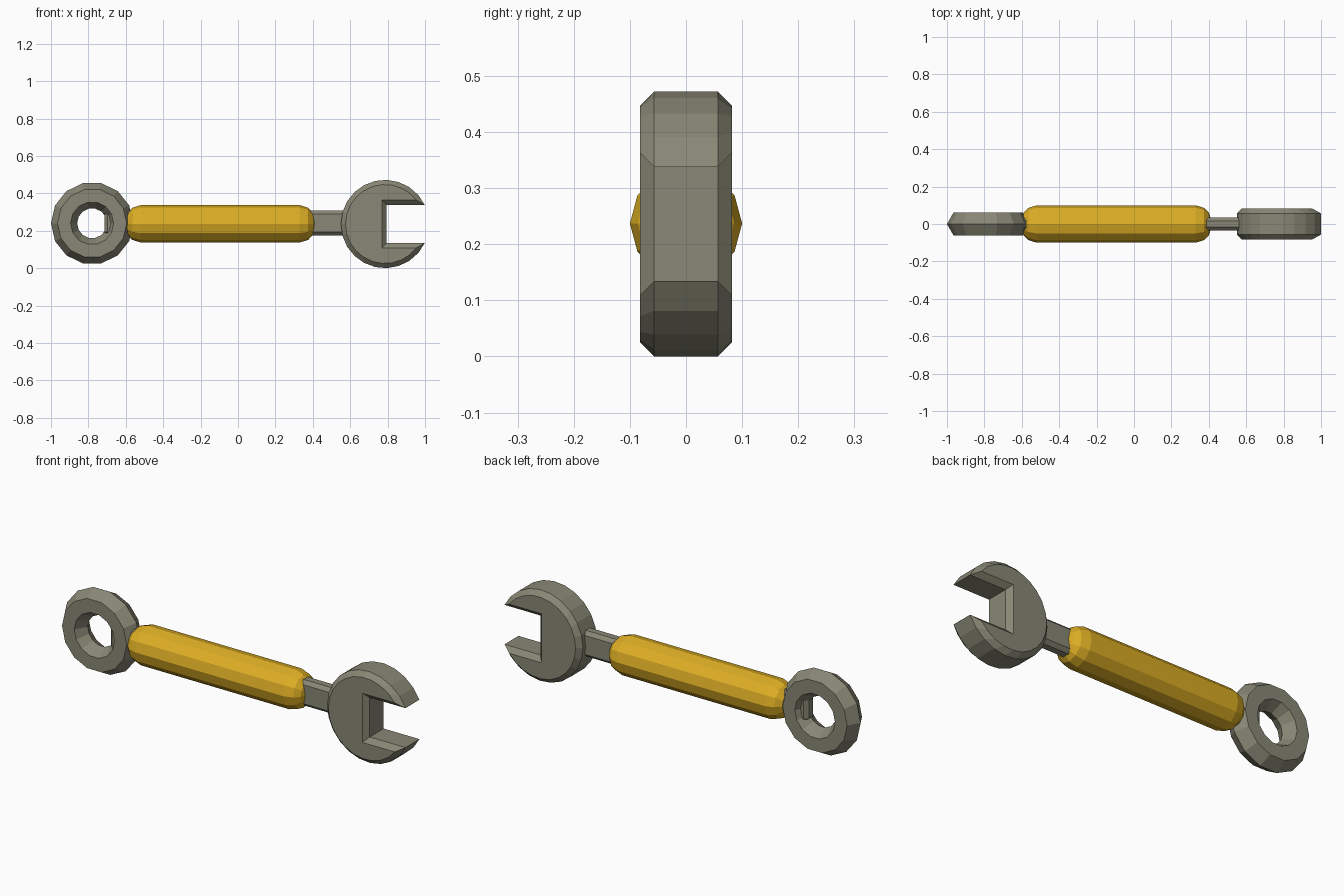
import bpy, bmesh, math
from mathutils import Matrix

if "Cube" in bpy.data.objects:
    bpy.data.objects.remove(bpy.data.objects["Cube"])

ZC = 0.237  # height of the tool's long axis


def material(name, rgb):
    m = bpy.data.materials.new(name)
    m.diffuse_color = (*rgb, 1)
    m.use_nodes = True
    m.node_tree.nodes["Principled BSDF"].inputs["Base Color"].default_value = m.diffuse_color
    return m


steel = material("grey steel", (0.25, 0.245, 0.18))
yellow = material("yellow grip", (0.72, 0.42, 0.018))


def add_object(name, bm, mat):
    bmesh.ops.recalc_face_normals(bm, faces=bm.faces)
    me = bpy.data.meshes.new(name)
    bm.to_mesh(me)
    bm.free()
    me.materials.append(mat)
    ob = bpy.data.objects.new(name, me)
    bpy.context.collection.objects.link(ob)
    return ob


def loft(bm, loops, closed=False):
    """Skin a list of equal-length point loops; cap the ends unless closed."""
    rings = [[bm.verts.new(p) for p in loop] for loop in loops]
    pairs = list(zip(rings, rings[1:]))
    if closed:
        pairs.append((rings[-1], rings[0]))
    for a, b in pairs:
        n = len(a)
        for i in range(n):
            j = (i + 1) % n
            bm.faces.new((a[i], a[j], b[j], b[i]))
    if not closed:
        bm.faces.new(rings[0])
        bm.faces.new(rings[-1])


def circle(n, r):
    return [(r * math.cos(2 * math.pi * i / n), r * math.sin(2 * math.pi * i / n)) for i in range(n)]


# ring end: low-poly torus with a hexagonal section
bm = bmesh.new()
section = circle(6, 0.07)
loft(bm, [[(-0.78 + c * (0.15 + u), v, 0.24 + s * (0.15 + u)) for u, v in section]
          for c, s in circle(14, 1)], closed=True)
add_object("ring_end", bm, steel)

# grip: twelve-sided bar with rounded ends
bm = bmesh.new()
end = [(0.41, 0.03), (0.40, 0.06), (0.375, 0.086), (0.33, 0.1)]
profile = end + [(-0.19 - x, r) for x, r in reversed(end)]
loft(bm, [[(x, a, ZC + b) for a, b in circle(12, r)] for x, r in profile])
add_object("grip", bm, yellow)

# shaft: bevelled flat bar running through the grip
bm = bmesh.new()
bmesh.ops.create_cube(bm, size=1, matrix=Matrix.Translation((-0.055, 0, ZC + 0.004))
                      @ Matrix.Diagonal((1.32, 0.07, 0.134, 1)))
bmesh.ops.bevel(bm, geom=bm.edges[:], offset=0.018, segments=1, affect='EDGES')
add_object("shaft", bm, steel)


# open jaw: slotted disc with chamfered rims
def jaw_outline(inset, y):
    r, half, back = 0.236 - inset, 0.102 + inset, 0.794 - inset
    a0 = math.asin(half / r)
    n = 20
    pts = []
    for i in range(n + 1):
        a = a0 + (2 * math.pi - 2 * a0) * i / n
        pts.append((0.786 + r * math.cos(a), y, 0.236 + r * math.sin(a)))
    return pts + [(back, y, 0.236 - half), (back, y, 0.236 + half)]


bm = bmesh.new()
loft(bm, [jaw_outline(0.025, -0.082), jaw_outline(0, -0.057),
          jaw_outline(0, 0.057), jaw_outline(0.025, 0.082)])
add_object("open_jaw", bm, steel)
